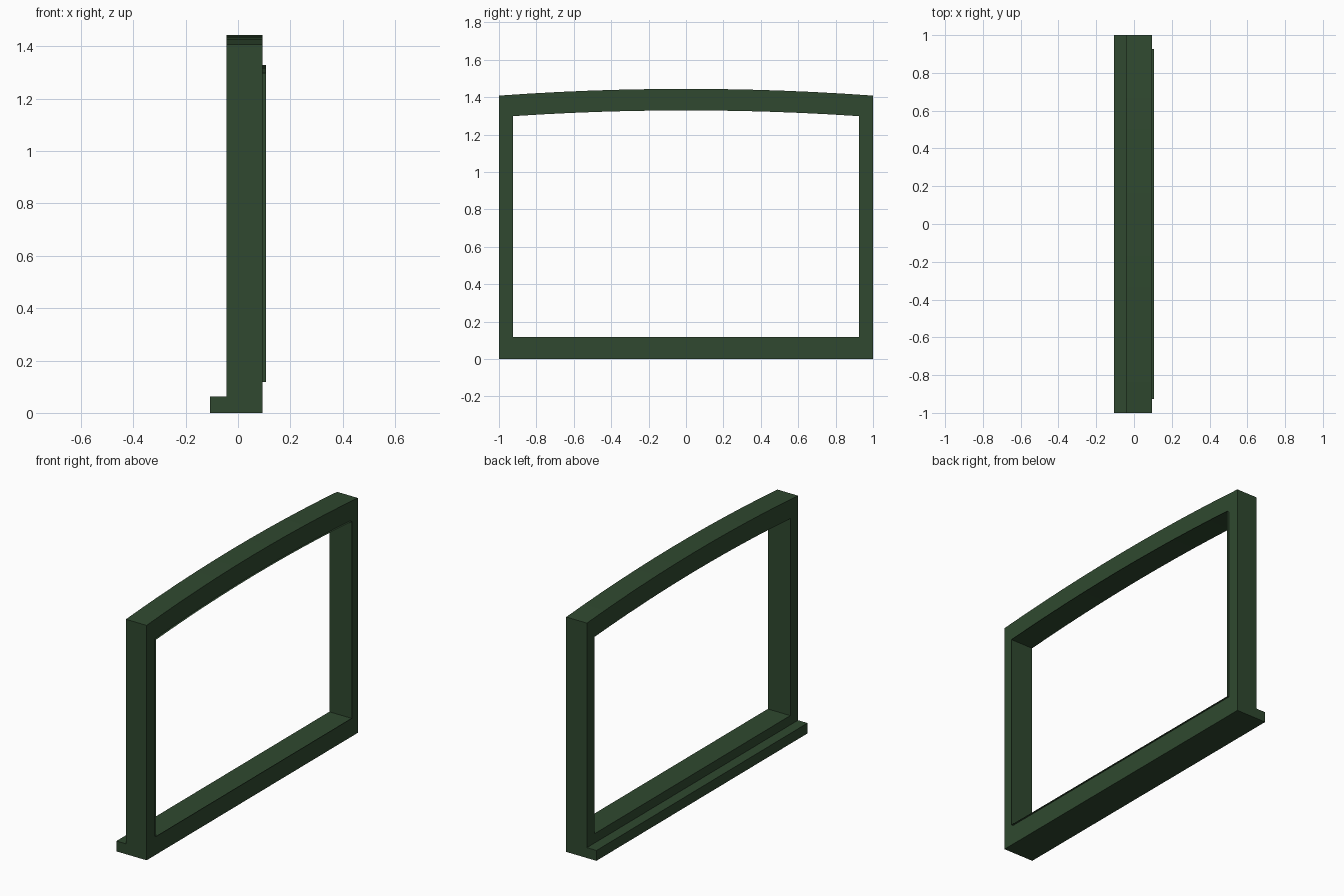
import bpy, bmesh

if "Cube" in bpy.data.objects:
    bpy.data.objects.remove(bpy.data.objects["Cube"])

green = bpy.data.materials.new("dark green paint")
green.diffuse_color = (0.029, 0.066, 0.029, 1)
green.use_nodes = True
green.node_tree.nodes["Principled BSDF"].inputs["Base Color"].default_value = green.diffuse_color

SEGS = 12
FRONT, BACK, EDGE = -0.043, 0.094, 0.106


def outline(half, bottom, spring, apex):
    """Closed y/z loop: square foot with a shallow arched head."""
    pts = [(-half, bottom), (half, bottom)]
    for i in range(SEGS + 1):
        t = 1 - 2 * i / SEGS
        pts.append((half * t, spring + (apex - spring) * (1 - t * t)))
    return pts


def make_object(name, bm):
    mesh = bpy.data.meshes.new(name)
    bm.to_mesh(mesh)
    bm.free()
    mesh.materials.append(green)
    obj = bpy.data.objects.new(name, mesh)
    bpy.context.collection.objects.link(obj)
    return obj


def loop(bm, pts, x):
    return [bm.verts.new((x, y, z)) for y, z in pts]


def bridge(bm, a, b):
    n = len(a)
    for i in range(n):
        j = (i + 1) % n
        bm.faces.new((a[i], a[j], b[j], b[i]))


outer = outline(1.0, 0.0, 1.408, 1.444)
inner = outline(0.926, 0.118, 1.298, 1.329)

# Arched window frame
bm = bmesh.new()
rings = [loop(bm, outer, FRONT), loop(bm, outer, BACK),
         loop(bm, inner, BACK), loop(bm, inner, FRONT)]
for k in range(4):
    bridge(bm, rings[k], rings[(k + 1) % 4])
bmesh.ops.recalc_face_normals(bm, faces=bm.faces)
make_object("window_frame", bm)

# Thin lip where the reveal stands proud of the frame
bm = bmesh.new()
bridge(bm, loop(bm, inner, BACK), loop(bm, inner, EDGE))
make_object("reveal_lip", bm)

# Projecting sill (its hidden back is flush against the frame)
bm = bmesh.new()
bmesh.ops.create_cube(bm, size=1)
for v in bm.verts:
    v.co = (FRONT if v.co.x > 0 else -EDGE, v.co.y * 2, 0.062 if v.co.z > 0 else 0)
make_object("window_sill", bm)
